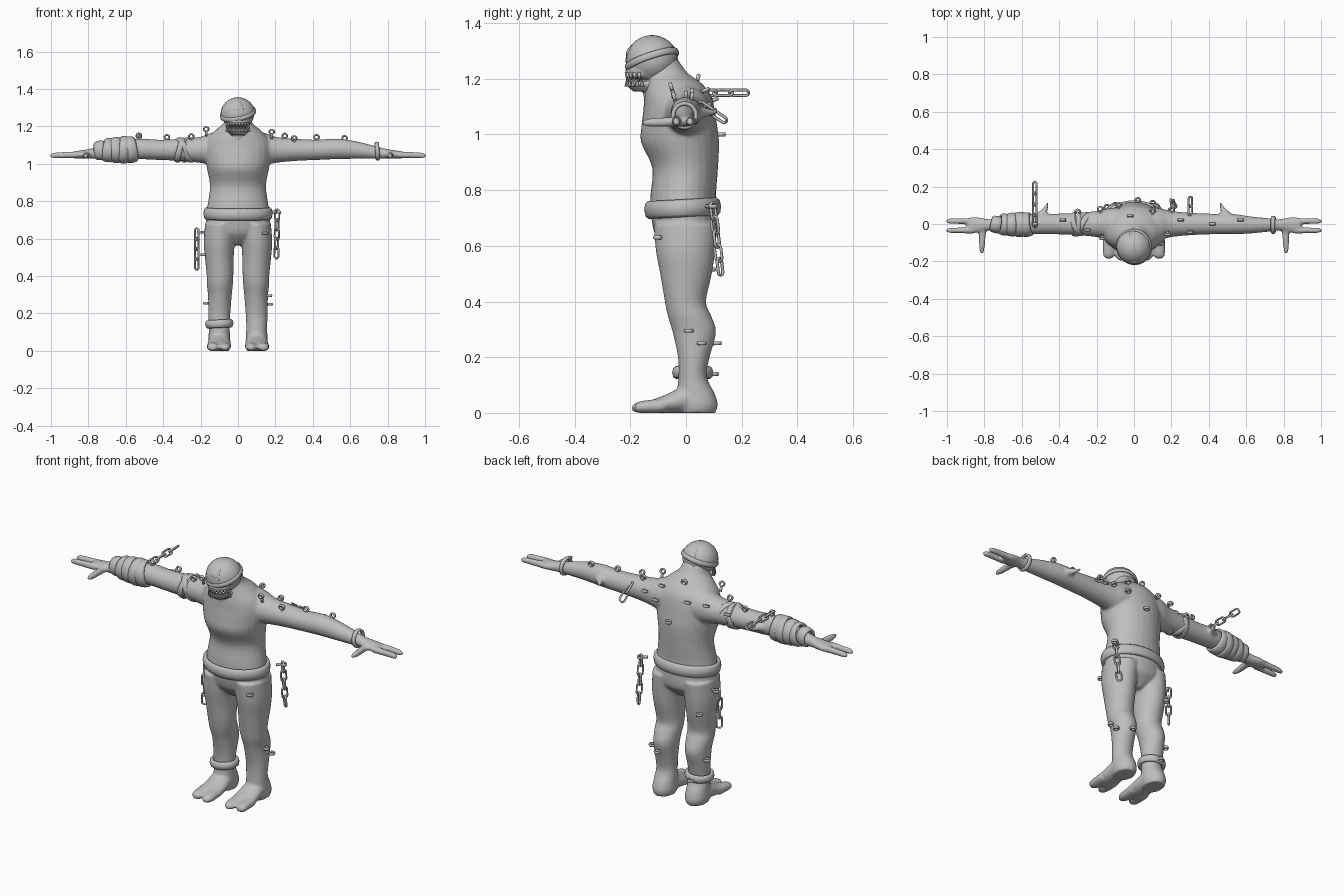
import bpy, bmesh, math
from math import sin, cos, pi, tau
from mathutils import Matrix, Vector, Euler

if "Cube" in bpy.data.objects:
    bpy.data.objects.remove(bpy.data.objects["Cube"])

grey = bpy.data.materials.new("clay grey")
grey.use_nodes = True
grey.diffuse_color = (0.52, 0.52, 0.52, 1)
grey.node_tree.nodes["Principled BSDF"].inputs["Base Color"].default_value = grey.diffuse_color


def finish(bm, name, voxel=0, smooth=0):
    """Turn a bmesh into a smooth shaded object, optionally fused by remeshing."""
    bmesh.ops.recalc_face_normals(bm, faces=bm.faces)
    mesh = bpy.data.meshes.new(name)
    bm.to_mesh(mesh)
    bm.free()
    mesh.materials.append(grey)
    obj = bpy.data.objects.new(name, mesh)
    bpy.context.collection.objects.link(obj)
    mesh.polygons.foreach_set("use_smooth", [True] * len(mesh.polygons))
    if voxel:
        fuse = obj.modifiers.new("fuse", "REMESH")
        fuse.mode, fuse.voxel_size, fuse.use_smooth_shade = "VOXEL", voxel, True
        soft = obj.modifiers.new("soften", "SMOOTH")
        soft.factor, soft.iterations = 0.5, smooth


def spline(rows, steps=4):
    """Smoothly fill in the sections between the given ones."""
    rows = [Vector(r) for r in rows]
    out = []
    for i in range(len(rows) - 1):
        p, a, b, q = rows[max(i - 1, 0)], rows[i], rows[i + 1], rows[min(i + 2, len(rows) - 1)]
        for k in range(steps):
            t = k / steps
            out.append(a + (b - p) * t / 2 + (p * 2 - a * 5 + b * 4 - q) * t * t / 2
                       + (a * 3 - p - b * 3 + q) * t ** 3 / 2)
    return out + [rows[-1]]


def loft(bm, axis, rows, side=1, n=28):
    """Skin elliptical sections (position, centre pair, radius pair) along an axis."""
    rings = []
    for t, c, d, r, s in spline(rows):
        section = []
        for i in range(n):
            u, v = c + r * cos(tau * i / n), d + s * sin(tau * i / n)
            x, y, z = {"x": (t, u, v), "y": (u, t, v), "z": (u, v, t)}[axis]
            section.append(bm.verts.new((x * side, y, z)))
        rings.append(section)
    for a, b in zip(rings, rings[1:]):
        for i in range(n):
            bm.faces.new((a[i], a[i - 1], b[i - 1], b[i]))
    bm.faces.new(rings[0])
    bm.faces.new(rings[-1])


def ring(bm, mat, ra, rb, thick, width, stretch=0, n=32, m=8):
    """Elliptical hoop around local z; stretch makes it a chain link."""
    grid = []
    for i in range(n):
        a = tau * (i + 0.5) / n
        off = math.copysign(stretch, sin(a))
        grid.append([bm.verts.new(mat @ Vector((
            (ra + thick * cos(tau * j / m)) * cos(a),
            (rb + thick * cos(tau * j / m)) * sin(a) + off,
            width * sin(tau * j / m)))) for j in range(m)])
    for i in range(n):
        for j in range(m):
            bm.faces.new((grid[i - 1][j - 1], grid[i][j - 1], grid[i][j], grid[i - 1][j]))


def band(name, loc, rot, ra, rb, thick, width):
    bm = bmesh.new()
    angles = Euler([math.radians(a) for a in rot]).to_matrix().to_4x4()
    ring(bm, Matrix.Translation(loc) @ angles, ra, rb, thick, width)
    finish(bm, name)


def chain(name, start, end, count):
    bm = bmesh.new()
    a, b = Vector(start), Vector(end)
    aim = (b - a).to_track_quat("Y", "Z").to_matrix().to_4x4()
    half = (b - a).length / count / 2
    for i in range(count):
        mat = Matrix.Translation(a.lerp(b, (i + 0.5) / count)) @ aim @ Matrix.Rotation((i + .5) * pi / 2, 4, "Y")
        ring(bm, mat, 0.014, 0.014, 0.005, 0.006, half - 0.008, 20, 6)
    finish(bm, name)


def stud(name, loc, direction):
    """Eye bolt: short shank with a chunky ring on its end."""
    bm = bmesh.new()
    mat = Matrix.Translation(loc) @ Vector(direction).to_track_quat("Z", "Y").to_matrix().to_4x4()
    bmesh.ops.create_cone(bm, cap_ends=True, segments=10, radius1=0.008, radius2=0.007, depth=0.03,
                          matrix=mat @ Matrix.Translation((0, 0, -.012)))
    ring(bm, mat @ Matrix.Translation((0, 0, .012)) @ Matrix.Rotation(pi / 2, 4, "X"),
         0.013, 0.012, 0.005, 0.008, 0, 16, 6)
    finish(bm, name)


def ball(bm, loc, radii):
    bmesh.ops.create_uvsphere(bm, u_segments=32, v_segments=20, radius=1,
                              matrix=Matrix.Translation(loc) @ Matrix.Diagonal((*radii, 1)))


# Body: torso, limbs, hands and feet fused into one skin
body = bmesh.new()
loft(body, "z", [(.565, 0, 0, .04, .05), (.6, 0, 0, .12, .085), (.64, 0, 0, .165, .112),
                 (.72, 0, -.007, .172, .12), (.78, 0, -.01, .163, .118), (.88, 0, -.003, .15, .118),
                 (.97, 0, -.021, .165, .14), (1.03, 0, -.024, .176, .136), (1.09, 0, -.025, .18, .128),
                 (1.14, 0, -.03, .16, .12), (1.185, 0, -.045, .115, .1), (1.22, 0, -.07, .075, .077),
                 (1.27, 0, -.09, .06, .06)])
for s in (1, -1):
    loft(body, "x", [(.05, 0, 1.08, .09, .1), (.13, 0, 1.08, .085, .09), (.2, 0, 1.075, .07, .07),
                     (.3, 0, 1.075, .06, .06), (.42, 0, 1.075, .055, .054), (.52, 0, 1.08, .055, .055),
                     (.62, -.005, 1.075, .046, .048), (.72, -.005, 1.063, .036, .036),
                     (.78, -.005, 1.055, .031, .028), (.84, -.005, 1.05, .042, .022),
                     (.88, -.008, 1.048, .042, .018), (.895, -.008, 1.047, .03, .01)], s)
    # fingers, thumb and elbow spike
    for y in (.015, -.034):
        loft(body, "x", [(.86, y, 1.048, .018, .018), (.94, y, 1.047, .015, .017),
                         (.985, y, 1.045, .014, .015), (1.004, y, 1.043, .007, .008)], s, 14)
    loft(body, "y", [(.01, .805, 1.05, .026, .02), (-.05, .81, 1.046, .019, .018),
                     (-.12, .813, 1.043, .015, .016), (-.155, .813, 1.042, .009, .01)], s, 14)
    loft(body, "y", [(.02, .52, 1.08, .05, .035), (.06, .49, 1.08, .026, .02),
                     (.085, .474, 1.08, .014, .013), (.115, .46, 1.08, .004, .005)], s, 14)
    # legs and two-toed feet
    loft(body, "z", [(.68, .092, -.003, .084, .114), (.58, .1, -.002, .083, .106), (.5, .1, 0, .077, .093),
                     (.4, .096, -.002, .071, .074), (.35, .097, .012, .069, .078), (.29, .097, .03, .063, .078),
                     (.2, .1, .028, .059, .057), (.13, .1, .024, .056, .051), (.07, .1, .035, .058, .068),
                     (.03, .1, .04, .06, .074), (0, .1, .04, .052, .066)], s)
    loft(body, "y", [(.06, .1, .045, .055, .045), (0, .1, .05, .058, .05), (-.06, .1, .035, .062, .036),
                     (-.11, .102, .025, .066, .026), (-.135, .103, .022, .055, .018)], s)
    for x, end in ((.07, -.195), (.135, -.185)):
        loft(body, "y", [(-.08, x, .026, .032, .026), (-.13, x, .023, .032, .024),
                         (-.17, x, .02, .029, .02), (end, x, .017, .014, .01)], s, 18)
finish(body, "body", 0.007, 4)

# Head: skull, muzzle and jaw
head = bmesh.new()
ball(head, (0, -.122, 1.268), (.087, .09, .083))
loft(head, "z", [(1.155, 0, -.135, .04, .055), (1.175, 0, -.14, .058, .072), (1.19, 0, -.14, .058, .07)])
loft(head, "z", [(1.2, 0, -.13, .052, .065), (1.213, 0, -.138, .064, .076),
                 (1.235, 0, -.138, .07, .078), (1.26, 0, -.13, .06, .06)])
loft(head, "z", [(1.12, 0, -.09, .06, .06), (1.2, 0, -.1, .056, .06), (1.26, 0, -.1, .06, .06)])
finish(head, "skull", 0.005, 3)

teeth = bmesh.new()
for i in range(11):
    a = pi * (0.08 + 0.84 * i / 10)
    for z, down in ((1.206, pi), (1.188, 0)):
        turn = a + (0.14 if down else 0)
        spot = Matrix.Translation((cos(turn) * .062, -.139 - sin(turn) * .074, z)) @ Matrix.Rotation(down, 4, "X")
        bmesh.ops.create_cone(teeth, cap_ends=True, segments=6, radius1=.008, radius2=.001, depth=.032, matrix=spot)
finish(teeth, "teeth")

# Cap with tilted rim, crown seam and round front disc
cap = bmesh.new()
ball(cap, (0, -.122, 1.266), (.093, .095, .09))
bmesh.ops.bisect_plane(cap, geom=cap.verts[:] + cap.edges[:] + cap.faces[:], plane_co=(0, -.122, 1.268),
                       plane_no=(-.2, -.33, 1), clear_inner=True)
finish(cap, "cap")
band("cap_rim", (0, -.122, 1.268), (18, -11, 0), .092, .095, .006, .013)
band("cap_seam", (0, -.122, 1.268), (0, 90, 15), .086, .093, .003, .006)
disc = bmesh.new()
ball(disc, (0, -.195, 1.288), (.036, .02, .028))
finish(disc, "cap_disc")

# Belt and cuffs
band("belt", (0, -.012, .735), (3, 0, 0), .172, .125, .014, .032)
band("left_wrist_cuff", (.745, -.005, 1.068), (0, 86, 0), .043, .041, .008, .012)
band("right_ankle_cuff", (-.1, .024, .145), (0, -3, 0), .064, .062, .012, .022)

# Right arm wrappings, overlapping and slanted
for i, (x, tilt, size) in enumerate([(-.575, 80, .062), (-.61, 98, .064), (-.65, 84, .06),
                                     (-.69, 100, .055), (-.735, 86, .043)]):
    band(f"arm_wrap_{i}", (x, -.003, 1.076 - i * .001), (0, tilt, 8 - i * 5), size, size - .006, .01, .03)
for i, (x, tilt) in enumerate([(-.3, 70), (-.31, 105), (-.26, 75)]):
    band(f"arm_strap_{i}", (x, 0, 1.074), (0, tilt, 22 - i * 25), .064, .062, .005, .016)

# Chains
chain("left_hip_chain", (.21, .095, .75), (.205, .125, .5), 5)
chain("right_hip_chain", (-.22, .02, .65), (-.22, .02, .44), 4)
chain("right_arm_chain", (-.53, -.01, 1.15), (-.53, .22, 1.15), 4)
chain("left_arm_chain", (.3, .05, 1.11), (.3, .14, 1.05), 2)

# Eye bolts: on top of the arms and shoulders, over the back, down the legs
for i, (x, y, z) in enumerate([(-.53, 0, 1.138), (-.38, .02, 1.13), (-.25, -.03, 1.135), (-.17, -.07, 1.175),
                               (.18, -.05, 1.16), (.25, .02, 1.138), (.3, -.04, 1.125),
                               (.42, 0, 1.13), (.57, .02, 1.125), (-.02, .04, 1.19)]):
    stud(f"arm_bolt_{i}", (x, y, z), (0, y * 6, 1))
for i, (x, y, z) in enumerate([(-.18, .07, 1.12), (-.3, .055, 1.1), (.1, .06, 1.155), (.2, .065, 1.1),
                               (.02, .115, 1.0), (-.08, .09, 1.12), (.12, .085, 1.08)]):
    stud(f"back_bolt_{i}", (x, y, z), (x * .5, 1, .4 if z > 1.05 else 0))
for i, (x, y, z) in enumerate([(.14, -.09, .63), (-.19, .02, .635), (-.175, -.02, .515), (.155, .01, .295),
                               (.16, .05, .25), (-.16, .05, .255), (.1, .1, .25), (-.1, .09, .14),
                               (.205, .09, .742), (-.14, .08, .515)]):
    centre = .1 if x > 0 else -.1
    stud(f"leg_bolt_{i}", (x, y, z), (x - centre, y - .01, 0))
